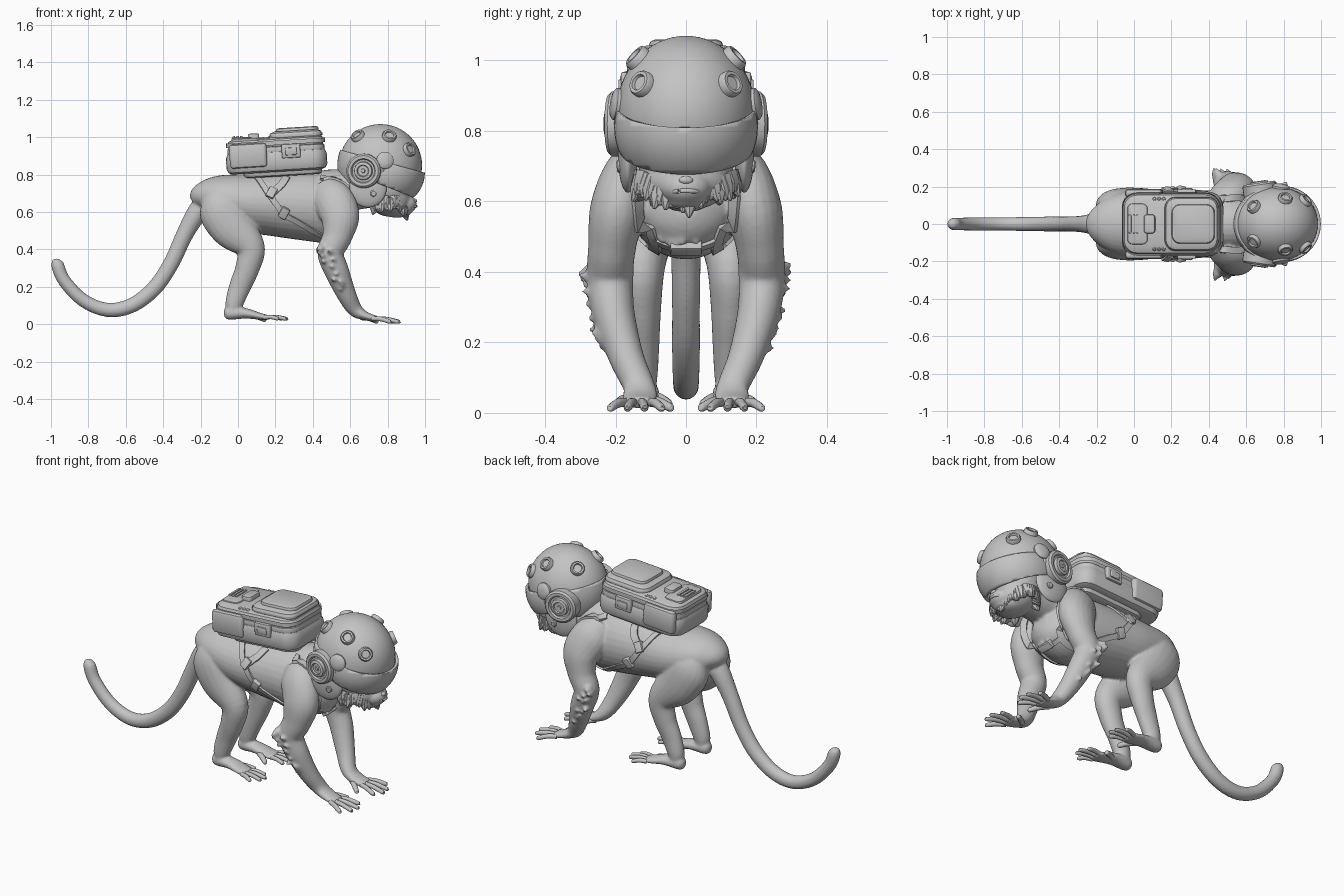
import bpy, bmesh, math, random
from mathutils import Vector, Matrix
from mathutils.bvhtree import BVHTree

if "Cube" in bpy.data.objects:
    bpy.data.objects.remove(bpy.data.objects["Cube"])
random.seed(4)

grey = bpy.data.materials.new("plain grey")
grey.use_nodes = True
grey.diffuse_color = (0.55, 0.55, 0.55, 1)
grey.node_tree.nodes["Principled BSDF"].inputs["Base Color"].default_value = (0.55, 0.55, 0.55, 1)


def finish(name, bm, angle=35):
    bmesh.ops.recalc_face_normals(bm, faces=bm.faces)
    me = bpy.data.meshes.new(name)
    bm.to_mesh(me)
    bm.free()
    for p in me.polygons:
        p.use_smooth = True
    me.set_sharp_from_angle(angle=math.radians(angle))
    me.materials.append(grey)
    ob = bpy.data.objects.new(name, me)
    bpy.context.collection.objects.link(ob)
    return ob


def skin(bm, rings):
    """Closed tube through rings of equal point count."""
    vs = [[bm.verts.new(p) for p in r] for r in rings]
    n = len(vs[0])
    for a, b in zip(vs, vs[1:]):
        for i in range(n):
            bm.faces.new((a[i], a[(i + 1) % n], b[(i + 1) % n], b[i]))
    bm.faces.new(vs[0][::-1])
    bm.faces.new(vs[-1])


def curve(pts, sub=6):
    """Smooth path through points of any dimension."""
    P = [Vector(p) for p in pts]
    P = [P[0]] + P + [P[-1]]
    out = []
    for a, b, c, d in zip(P, P[1:], P[2:], P[3:]):
        for k in range(sub):
            t = k / sub
            out.append((b * 2 + (c - a) * t + (a * 2 - b * 5 + c * 4 - d) * t ** 2
                        + (b * 3 - a - c * 3 + d) * t ** 3) * 0.5)
    return out + [P[-1]]


def loft(bm, pts, s=1, n=20):
    """Limb through (x, y, z, half width, half depth)."""
    path = curve([(x, y * s, z, a, b) for x, y, z, a, b in pts])
    pos = [Vector(p[:3]) for p in path]
    rings = []
    for i, p in enumerate(path):
        t = (pos[min(i + 1, len(pos) - 1)] - pos[max(i - 1, 0)]).normalized()
        ref = Vector((0, 1, 0)) if abs(t.y) < 0.9 else Vector((1, 0, 0))
        side = (ref - t * ref.dot(t)).normalized()
        up = t.cross(side)
        a, b = max(p[3], 0.003), max(p[4], 0.003)
        rings.append([pos[i] + side * a * math.cos(q) + up * b * math.sin(q)
                      for q in (2 * math.pi * k / n for k in range(n))])
    skin(bm, rings)


def ball(bm, centre, radii):
    m = Matrix.Translation(centre) @ Matrix.Diagonal((*radii, 1))
    bmesh.ops.create_uvsphere(bm, u_segments=48, v_segments=32, radius=1, matrix=m)


def disc(bm, pos, axis, profile, n=28):
    """Turned part from (radius, height) pairs."""
    m = Matrix.Translation(pos) @ Vector(axis).to_track_quat('Z', 'Y').to_matrix().to_4x4()
    skin(bm, [[m @ Vector((r * math.cos(q), r * math.sin(q), h))
               for q in (2 * math.pi * k / n for k in range(n))] for r, h in profile])


def tuft(bm, pos, way, length, r):
    disc(bm, pos, way, [(r, -.02), (r * .75, length * .4), (.004, length)], 8)


def slab(bm, m, cx, cy, lx, ly, z0, z1, corner, edge):
    """Rounded slab with softened rims, placed by matrix m."""
    def ring(z, inset):
        r = max(corner - inset, 0.002)
        hx, hy = lx / 2 - inset - r, ly / 2 - inset - r
        pts = []
        for k, (sx, sy) in enumerate(((1, 1), (-1, 1), (-1, -1), (1, -1))):
            for j in range(6):
                q = math.pi / 2 * (k + j / 5)
                pts.append(m @ Vector((cx + sx * hx + r * math.cos(q), cy + sy * hy + r * math.sin(q), z)))
        return pts
    e = edge
    skin(bm, [ring(z0, e), ring(z0 + e * .3, e * .3), ring(z0 + e, 0),
              ring(z1 - e, 0), ring(z1 - e * .3, e * .3), ring(z1, e)])


# Body: torso, neck, tail, head, limbs and fur clumps fused into one skin
bm = bmesh.new()
loft(bm, [(-.235, 0, .645, .04, .035), (-.195, 0, .668, .105, .085), (-.1, 0, .675, .16, .122),
          (.05, 0, .65, .185, .155), (.2, 0, .64, .185, .17), (.38, 0, .63, .18, .185),
          (.5, 0, .615, .165, .18), (.58, 0, .61, .13, .14), (.63, 0, .62, .05, .06)], n=32)
loft(bm, [(.36, 0, .69, .13, .11), (.5, 0, .71, .13, .118), (.62, 0, .715, .12, .105),
          (.76, 0, .72, .11, .09)], n=28)
loft(bm, [(-.15, 0, .66, .06, .06), (-.215, 0, .6, .056, .056), (-.285, 0, .48, .044, .046),
          (-.36, 0, .32, .04, .043), (-.45, 0, .19, .04, .042), (-.57, 0, .1, .038, .04),
          (-.7, 0, .077, .036, .038), (-.83, 0, .13, .035, .036), (-.93, 0, .235, .034, .035),
          (-.965, 0, .32, .032, .034), (-.965, 0, .35, .014, .016)])
ball(bm, (.79, 0, .73), (.14, .14, .13))
ball(bm, (.815, 0, .66), (.11, .13, .085))
ball(bm, (.88, 0, .64), (.075, .075, .055))
ball(bm, (.85, 0, .605), (.08, .07, .035))
for s in (-1, 1):
    loft(bm, [(.46, .11, .75, .045, .06), (.5, .15, .68, .078, .105), (.545, .192, .58, .08, .105),
              (.53, .21, .47, .068, .08), (.495, .215, .38, .066, .07), (.53, .205, .28, .06, .065),
              (.58, .17, .16, .05, .052), (.625, .135, .08, .045, .04),
              (.68, .13, .045, .05, .024), (.745, .135, .028, .045, .016)], s)
    loft(bm, [(-.12, .08, .68, .07, .08), (-.09, .1, .62, .085, .125), (-.03, .115, .52, .08, .12),
              (.065, .125, .41, .065, .08), (.05, .125, .3, .055, .065), (.01, .12, .2, .045, .058),
              (-.02, .12, .11, .04, .048), (-.02, .12, .06, .034, .035)], s)
    loft(bm, [(-.075, .12, .06, .014, .018), (-.05, .12, .06, .036, .036), (.04, .12, .058, .045, .028),
              (.12, .125, .042, .05, .018), (.16, .13, .036, .045, .013)], s)
    for k in range(15):
        t = k / 14
        p = (.475 + .09 * t + random.uniform(-.04, .025), (.25 - .055 * t) * s, .41 - .22 * t)
        tuft(bm, p, (-.3, .8 * s, random.uniform(-.3, .3)), random.uniform(.055, .075), .03)
for k in range(12):
    y = random.uniform(-.075, .075)
    tuft(bm, (.6 - abs(y) * .4, y, random.uniform(.52, .62)), (.3, y, -1), .06, .03)
body = finish("body", bm, 180)
rm = body.modifiers.new("fuse", 'REMESH')
rm.mode, rm.voxel_size, rm.use_smooth_shade = 'VOXEL', 0.008, True
sm = body.modifiers.new("soften", 'SMOOTH')
sm.factor, sm.iterations = 0.5, 3

# Fingers and toes
fingers, toes = bmesh.new(), bmesh.new()


def digit(bm, s, root, tip, r):
    a, b = Vector(root), Vector(tip)
    mid = a.lerp(b, .5) + Vector((0, 0, .006))
    end = b + (b - a).normalized() * r * .7
    loft(bm, [(*a, r, r), (*mid, r, r), (*b, r * .85, r * .85), (*end, r * .3, r * .3)], s, 10)


for s in (-1, 1):
    for d, reach in ((-1.4, .83), (-.4, .858), (.6, .85), (1.6, .81)):
        digit(fingers, s, (.72, .135 + d * .022, .03), (reach, .137 + d * .048, .014), .013)
        digit(toes, s, (.14, .13 + d * .022, .036), (reach - .6, .135 + d * .036, .03), .012)
    digit(fingers, s, (.66, .11, .035), (.74, .045, .015), .014)
    digit(toes, s, (.06, .1, .045), (.14, .05, .025), .015)
finish("fingers", fingers, 60)
finish("toes", toes, 60)

# Short ruff hugging the jaw, lowest under the chin
fur = bmesh.new()
for k in range(44):
    a = math.radians(-140 + 280 * k / 43)
    p = (.8 + .09 * math.cos(a), .13 * math.sin(a), .605 + .045 * abs(math.sin(a)) + random.uniform(-.008, .015))
    tuft(fur, p, (.3 * math.cos(a), .5 * math.sin(a), -1), random.uniform(.035, .055), .03)
finish("jaw_ruff", fur, 30)

# Mouth and nose
bm = bmesh.new()
loft(bm, [(.9, -.055, .62, .005, .005), (.942, -.03, .628, .007, .006), (.953, 0, .63, .007, .007),
          (.942, .03, .628, .007, .006), (.9, .055, .62, .005, .005)], n=10)
ball(bm, (.945, 0, .66), (.012, .02, .012))
finish("mouth_and_nose", bm, 60)

# Helmet: upper dome, lower back shell and deep visor
centre, radii = Vector((.762, 0, .85)), Vector((.222, .198, .22))
rim_no = Vector((.27, 0, 1)).normalized()
rim_co = Vector((.98, 0, .815))


def shell(name, middle, size, cuts):
    bm = bmesh.new()
    ball(bm, middle, size)
    for co, no in cuts:
        bmesh.ops.bisect_plane(bm, geom=bm.verts[:] + bm.edges[:] + bm.faces[:],
                               plane_co=co, plane_no=no, clear_outer=True)
    ob = finish(name, bm)
    sol = ob.modifiers.new("thickness", 'SOLIDIFY')
    sol.thickness, sol.offset = .015, -1


shell("helmet_dome", centre, radii, [(rim_co - rim_no * .03, -rim_no)])
shell("helmet_back", centre, radii * 1.04,
      [(rim_co, rim_no), (Vector((.76, 0, .73)), Vector((-.1, 0, -1))), (Vector((.78, 0, 0)), Vector((1, 0, 0)))])
shell("visor", Vector((.792, 0, .81)), Vector((.207, .204, .19)),
      [(rim_co, rim_no), (Vector((.95, 0, .672)), Vector((-.4, 0, -1))), (Vector((.68, 0, .82)), Vector((-1, 0, 0)))])

knob = [(.038, -.015), (.038, .01), (.033, .018), (.024, .018), (.021, .009)]
ear = [(.092, -.05), (.092, .01), (.082, .02), (.066, .02), (.06, .01), (.05, .01),
       (.047, .026), (.032, .03), (.028, .022), (.012, .022), (.01, .028)]
knobs, ears, cheeks = bmesh.new(), bmesh.new(), bmesh.new()
for s in (-1, 1):
    for x, y, z in ((.63, .1, 1.02), (.81, .14, 1.01), (.91, .12, .93)):
        d = Vector((x, y * s, z)) - centre
        unit = Vector([a / b for a, b in zip(d, radii)])
        normal = Vector([a / b for a, b in zip(unit, radii)])
        disc(knobs, centre + d / unit.length, normal, knob)
    disc(ears, (.672, .2 * s, .82), (-.15, s, 0), ear)
    disc(ears, (.785, .19 * s, .875), (.15, s, .15), [(.046, -.04), (.046, .012), (.036, .02), (.015, .024)])
    ball(cheeks, (.695, .165 * s, .73), (.1, .028, .105))
    disc(cheeks, (.725, .185 * s, .7), (0, s, -.1), [(.018, -.02), (.018, .008), (.013, .012)])
finish("helmet_knobs", knobs)
finish("ear_discs", ears)
finish("cheek_guards", cheeks)

# Backpack, tilted slightly up toward the head
M = Matrix.Translation((.21, 0, .815)) @ Matrix.Rotation(math.radians(-3.5), 4, 'Y')


def pack_part(name, *slabs):
    bm = bmesh.new()
    for sl in slabs:
        slab(bm, M, *sl)
    finish(name, bm, 30)


pack_part("pack_back_pad", (.03, 0, .42, .26, -.025, .04, .06, .02))
pack_part("pack_base", (0, 0, .54, .345, 0, .115, .08, .03))
pack_part("pack_seam", (0, 0, .52, .325, .1, .135, .07, .005))
pack_part("pack_lid", (0, 0, .53, .335, .122, .188, .08, .045))
pack_part("pack_top_panel", (.11, 0, .29, .29, .165, .215, .06, .03), (.12, 0, .23, .21, .2, .232, .045, .014))
pack_part("pack_rear_hatch", (-.18, 0, .11, .22, .17, .196, .03, .01),
          (-.115, 0, .06, .1, .17, .212, .015, .008))
pack_part("pack_vents", *[(x, 0, .014, .1, .185, .204, .006, .003) for x in (-.22, -.2, -.18)])
pack_part("pack_side_pouches", *[(-.15, .165 * s, .2, .045, .03, .16, .02, .018) for s in (-1, 1)])
pack_part("pack_latches", *[(.08, .17 * s, .1, .03, .07, .145, .008, .006) for s in (-1, 1)],
          *[(.08, .182 * s, .06, .02, .085, .125, .006, .004) for s in (-1, 1)])
bm = bmesh.new()
for s in (-1, 1):
    for x in (-.09, -.065, -.04):
        disc(bm, M @ Vector((x, .13 * s, .175)), (0, .6 * s, 1), [(.01, -.01), (.01, .01), (.006, .014)], 14)
finish("pack_buttons", bm)

# Straps laid over the body surface
tree = BVHTree.FromObject(body, bpy.context.evaluated_depsgraph_get())


def strap(bm, pts, s, width):
    hits = [tree.find_nearest(p)[:2] for p in curve([(x, y * s, z) for x, y, z in pts], 8)]
    rings = []
    for i, (p, n) in enumerate(hits):
        t = hits[min(i + 1, len(hits) - 1)][0] - hits[max(i - 1, 0)][0]
        side = t.cross(n).normalized() * width / 2
        rings.append([p - side - n * .006, p + side - n * .006, p + side + n * .009, p - side + n * .009])
    skin(bm, rings)


def buckle(bm, pos, size, turn=0):
    p, n = tree.find_nearest(Vector(pos))[:2]
    m = Matrix.Translation(p) @ n.to_track_quat('Z', 'Y').to_matrix().to_4x4() @ Matrix.Rotation(turn, 4, 'Z')
    slab(bm, m, 0, 0, *size, -.01, .02, .006, .005)


straps, buckles = bmesh.new(), bmesh.new()
for s in (-1, 1):
    strap(straps, [(.1, .12, .82), (.14, .17, .74), (.18, .2, .68), (.25, .2, .58), (.34, .18, .52),
                   (.45, .12, .45)], s, .03)
    strap(straps, [(.26, .12, .82), (.23, .17, .76), (.17, .2, .7)], s, .04)
    strap(straps, [(.44, .13, .82), (.54, .14, .76), (.62, .14, .66), (.62, .13, .56),
                   (.56, .1, .47), (.45, .1, .44)], s, .035)
    buckle(buckles, (.18, .2 * s, .71), (.045, .06), .5 * s)
    buckle(buckles, (.245, .2 * s, .59), (.045, .06), .5 * s)
strap(straps, [(.57, -.1, .48), (.58, 0, .47), (.57, .1, .48)], 1, .025)
buckle(buckles, (.59, 0, .47), (.09, .04))
finish("harness_straps", straps)
finish("harness_buckles", buckles)
